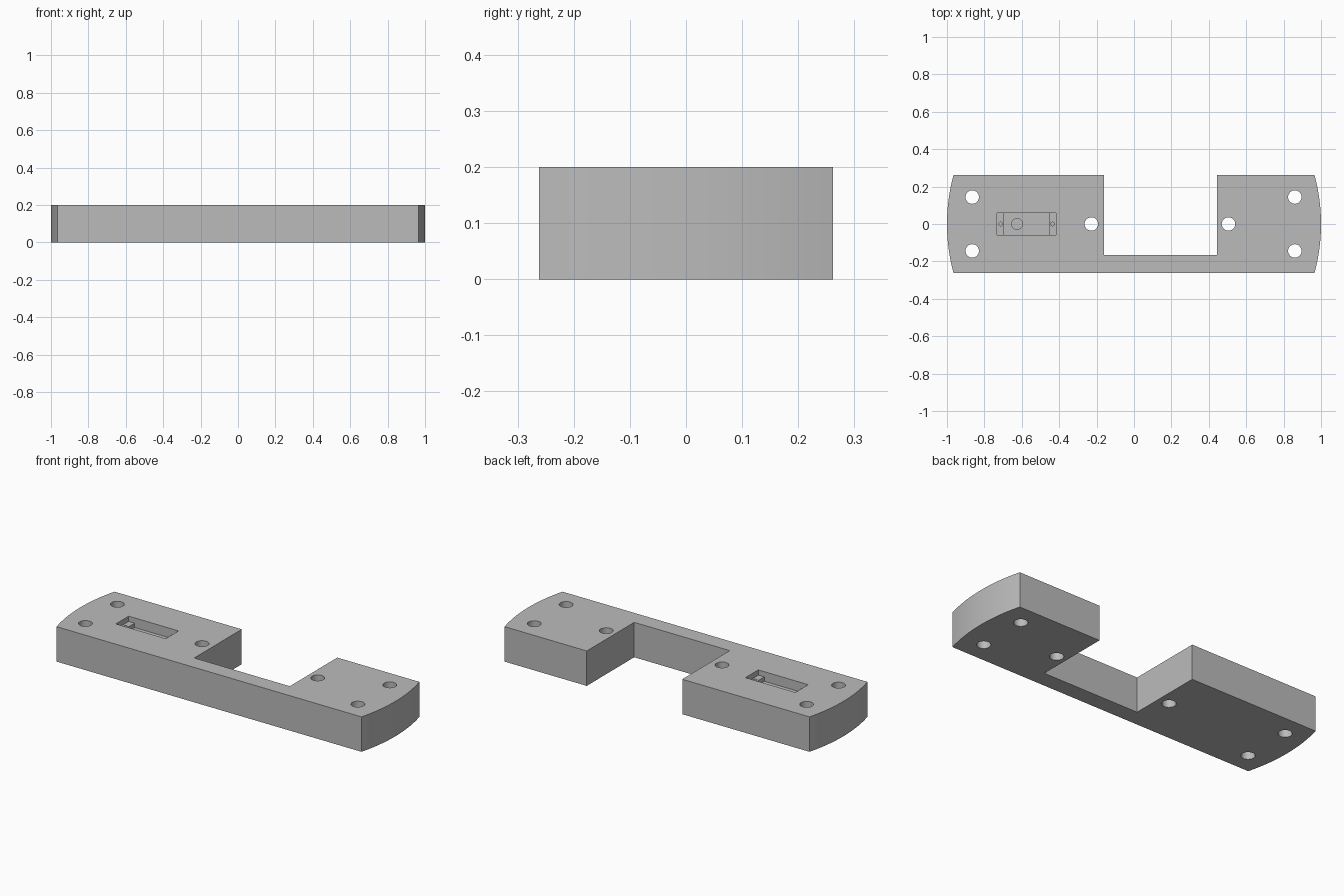
import bpy
import bmesh
import math

if "Cube" in bpy.data.objects:
    bpy.data.objects.remove(bpy.data.objects["Cube"], do_unlink=True)

HEIGHT = 0.2
HALF_DEPTH = 0.262

grey = bpy.data.materials.new("plain grey")
grey.use_nodes = True
grey.diffuse_color = (0.5, 0.5, 0.5, 1)
grey.node_tree.nodes["Principled BSDF"].inputs["Base Color"].default_value = (0.5, 0.5, 0.5, 1)


def prism(name, outline, bottom, top):
    """Extrude a flat counter-clockwise outline between two heights."""
    bm = bmesh.new()
    face = bm.faces.new([bm.verts.new((x, y, bottom)) for x, y in outline])
    new = bmesh.ops.extrude_face_region(bm, geom=[face])["geom"]
    verts = [v for v in new if isinstance(v, bmesh.types.BMVert)]
    bmesh.ops.translate(bm, verts=verts, vec=(0, 0, top - bottom))
    bmesh.ops.recalc_face_normals(bm, faces=bm.faces)
    mesh = bpy.data.meshes.new(name)
    bm.to_mesh(mesh)
    bm.free()
    mesh.materials.append(grey)
    obj = bpy.data.objects.new(name, mesh)
    bpy.context.collection.objects.link(obj)
    return obj


def arc(x, y, radius, start, end, steps):
    angles = [start + (end - start) * i / steps for i in range(steps + 1)]
    return [(x + radius * math.cos(a), y + radius * math.sin(a)) for a in angles]


def circle(x, y, radius, steps=32):
    return arc(x, y, radius, 0, math.tau, steps)[:-1]


def rectangle(x0, x1, half):
    return [(x0, -half), (x1, -half), (x1, half), (x0, half)]


# Plate with bowed ends and a rectangular notch open to the back
sweep = math.asin(HALF_DEPTH)
notch = [(0.445, HALF_DEPTH), (0.445, -0.167), (-0.16, -0.167), (-0.16, HALF_DEPTH)]
outline = (arc(0, 0, 1, -sweep, sweep, 16) + notch
           + arc(0, 0, 1, math.pi - sweep, math.pi + sweep, 16))
plate = prism("mounting_plate", outline, 0, HEIGHT)


def cut(name, shape, bottom, top=HEIGHT + 0.05):
    cutter = prism(name, shape, bottom, top)
    mod = plate.modifiers.new(name, "BOOLEAN")
    mod.operation = "DIFFERENCE"
    mod.solver = "EXACT"
    mod.object = cutter
    bpy.context.view_layer.objects.active = plate
    bpy.ops.object.modifier_apply(modifier=mod.name)
    bpy.data.objects.remove(cutter, do_unlink=True)


# Through holes: four at the ends, one on each side of the notch
for x, y in [(-0.865, 0.144), (-0.865, -0.144), (0.86, 0.144), (0.86, -0.144),
             (-0.228, 0), (0.505, 0)]:
    cut("bolt_hole", circle(x, y, 0.036), -0.05)

# Stepped pocket with end ledges, screw holes and a blind hole in its floor
cut("pocket_ledge", rectangle(-0.733, -0.417, 0.058), 0.17)
cut("pocket_floor", rectangle(-0.695, -0.455, 0.058), 0.145)
for x in (-0.712, -0.436):
    cut("screw_hole", circle(x, 0, 0.01, 16), 0.12)
cut("blind_hole", circle(-0.625, 0, 0.029), 0.08)

# Smooth bores and bowed ends, crisp edges
bpy.ops.object.select_all(action="DESELECT")
plate.select_set(True)
bpy.context.view_layer.objects.active = plate
bpy.ops.object.shade_smooth_by_angle(angle=math.radians(30))
